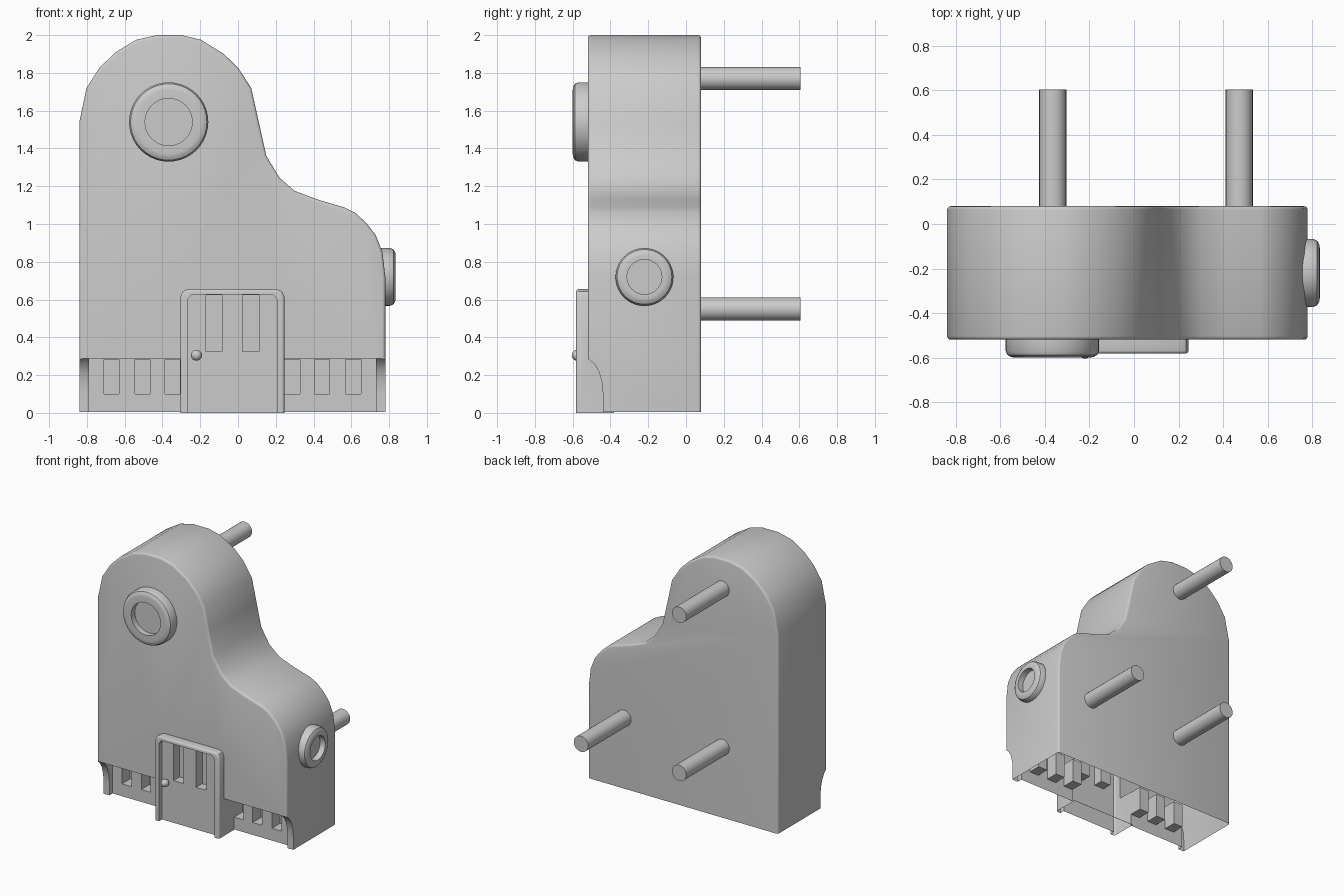
import bpy, bmesh, math
from mathutils import Vector, Matrix

if "Cube" in bpy.data.objects:
    bpy.data.objects.remove(bpy.data.objects["Cube"])

CX = -0.03  # symmetry axis of the lower facade


def make_object(name, bm):
    mesh = bpy.data.meshes.new(name)
    bmesh.ops.recalc_face_normals(bm, faces=bm.faces[:])
    bm.to_mesh(mesh)
    bm.free()
    ob = bpy.data.objects.new(name, mesh)
    bpy.context.collection.objects.link(ob)
    return ob


def prism(name, pts, a, b, axis='Y', bevel=0.0, bevel_back=False):
    """Extrude an outline: (x, z) along Y, or (y, z) along X."""
    def place(p, d):
        return (p[0], d, p[1]) if axis == 'Y' else (d, p[0], p[1])
    bm = bmesh.new()
    face = bm.faces.new([bm.verts.new(place(p, a)) for p in pts])
    out = bmesh.ops.extrude_face_region(bm, geom=[face])
    delta = Vector(place((0, 0), b - a))
    bmesh.ops.translate(bm, vec=delta, verts=[g for g in out['geom'] if isinstance(g, bmesh.types.BMVert)])
    bmesh.ops.recalc_face_normals(bm, faces=bm.faces[:])
    if bevel:
        zmin = min(p[1] for p in pts)
        def rim(e):
            u, v = e.verts[0].co, e.verts[1].co
            on_rim = abs(u.y - a) < 1e-5 or (bevel_back and abs(u.y - b) < 1e-5)
            return on_rim and abs(u.y - v.y) < 1e-5 and max(u.z, v.z) > zmin + 1e-4
        bmesh.ops.bevel(bm, geom=[e for e in bm.edges if rim(e)], offset=bevel,
                        offset_type='OFFSET', segments=3, profile=0.5, affect='EDGES')
    return make_object(name, bm)


def box(name, x0, x1, y0, y1, z0, z1):
    return prism(name, [(x0, z0), (x1, z0), (x1, z1), (x0, z1)], y0, y1)


def boolean(target, other, op='DIFFERENCE'):
    mod = target.modifiers.new('boolean', 'BOOLEAN')
    mod.operation, mod.solver, mod.object = op, 'EXACT', other
    bpy.context.view_layer.objects.active = target
    bpy.ops.object.modifier_apply(modifier=mod.name)
    bpy.data.objects.remove(other, do_unlink=True)


def smooth(ob, angle=35):
    bpy.ops.object.select_all(action='DESELECT')
    ob.select_set(True)
    bpy.context.view_layer.objects.active = ob
    bpy.ops.object.shade_smooth_by_angle(angle=math.radians(angle))


def lathe(name, profile, origin, direction, steps=40):
    """Spin an (r, h) profile around a direction."""
    bm = bmesh.new()
    vs = [bm.verts.new((r, 0, h)) for r, h in profile]
    es = [bm.edges.new(p) for p in zip(vs, vs[1:])]
    bmesh.ops.spin(bm, geom=vs + es, cent=(0, 0, 0), axis=(0, 0, 1),
                   angle=2 * math.pi, steps=steps, use_duplicate=False)
    bmesh.ops.remove_doubles(bm, verts=bm.verts[:], dist=1e-4)
    rot = Vector((0, 0, 1)).rotation_difference(Vector(direction)).to_matrix().to_4x4()
    bmesh.ops.transform(bm, matrix=Matrix.Translation(origin) @ rot, verts=bm.verts[:])
    ob = make_object(name, bm)
    smooth(ob)
    return ob


# Main body: curved outline with softened front and back rims
outline = [(-0.84, 0.005), (-0.84, 1.54), (-0.802, 1.72), (-0.735, 1.825), (-0.65, 1.908),
           (-0.54, 1.975), (-0.43, 2.0), (-0.30, 2.0), (-0.195, 1.975), (-0.075, 1.9),
           (0.0, 1.828), (0.07, 1.72), (0.11, 1.54), (0.15, 1.36), (0.22, 1.245), (0.30, 1.175),
           (0.42, 1.13), (0.565, 1.087), (0.62, 1.06), (0.68, 1.005), (0.73, 0.94),
           (0.765, 0.85), (0.78, 0.72), (0.78, 0.005)]
body = prism('body', outline, -0.52, 0.08, bevel=0.016, bevel_back=True)

# Lower front recess with concave ends
cove = [(-0.7, 0.287), (-0.52, 0.287), (-0.485, 0.26), (-0.46, 0.215), (-0.444, 0.16),
        (-0.44, 0.1), (-0.44, -0.1), (-0.7, -0.1)]
boolean(body, prism('cove_cutter', cove, -1, 1, axis='X'))
boolean(body, box('recess_cutter', CX - 0.76, CX + 0.76, -0.7, -0.40, -0.1, 0.287))

# Window pockets in the recess
for side in (-1, 1):
    for d in (0.64, 0.475, 0.317):
        x = CX + side * d
        boolean(body, box('pocket_cutter', x - 0.04, x + 0.04, -0.45, -0.30, 0.10, 0.283))

# Door frame, door inset and two tall slots
frame = [(-0.275, 0), (-0.275, 0.615), (-0.263, 0.643), (-0.235, 0.655),
         (0.235, 0.655), (0.263, 0.643), (0.275, 0.615), (0.275, 0)]
boolean(body, prism('door_frame', [(CX + x, z) for x, z in frame], -0.582, -0.38, bevel=0.013), 'UNION')
inset = [(-0.237, -0.1), (-0.237, 0.60), (-0.215, 0.627), (0.215, 0.627), (0.237, 0.60), (0.237, -0.1)]
boolean(body, prism('door_cutter', [(CX + x, z) for x, z in inset], -0.7, -0.545))
for side in (-1, 1):
    x = CX + side * 0.097
    boolean(body, box('slot_cutter', x - 0.043, x + 0.043, -0.6, -0.47, 0.325, 0.623))

# Open underside
bm = bmesh.new()
bm.from_mesh(body.data)
bm.normal_update()
under = [f for f in bm.faces if f.normal.z < -0.9 and f.calc_center_median().z < 0.03]
bmesh.ops.delete(bm, geom=under, context='FACES')
bm.to_mesh(body.data)
bm.free()
smooth(body)


# Round ring windows on the front and right side
def ring(name, R, r, h, origin, direction):
    lathe(name, [(R, 0), (R, h - 0.03), (R - 0.008, h - 0.012), (R - 0.025, h - 0.002),
                 (R - 0.04, h), (r, h), (r, h - 0.045), (0, h - 0.045)], origin, direction)


ring('front_ring', 0.21, 0.125, 0.085, (-0.367, -0.515, 1.54), (0, -1, 0))
ring('side_ring', 0.153, 0.092, 0.085, (0.75, -0.22, 0.72), (1, 0, 0))

# Door knob
bm = bmesh.new()
bmesh.ops.create_uvsphere(bm, u_segments=20, v_segments=12, radius=0.029,
                          matrix=Matrix.Translation((-0.22, -0.576, 0.305)))
smooth(make_object('door_knob', bm), 60)

# Rear pegs
for i, (x, z) in enumerate([(-0.365, 1.77), (-0.365, 0.55), (0.473, 0.55)]):
    lathe(f'rear_peg_{i + 1}', [(0.061, 0), (0.061, 0.53), (0, 0.53)], (x, 0.075, z), (0, 1, 0), 24)
